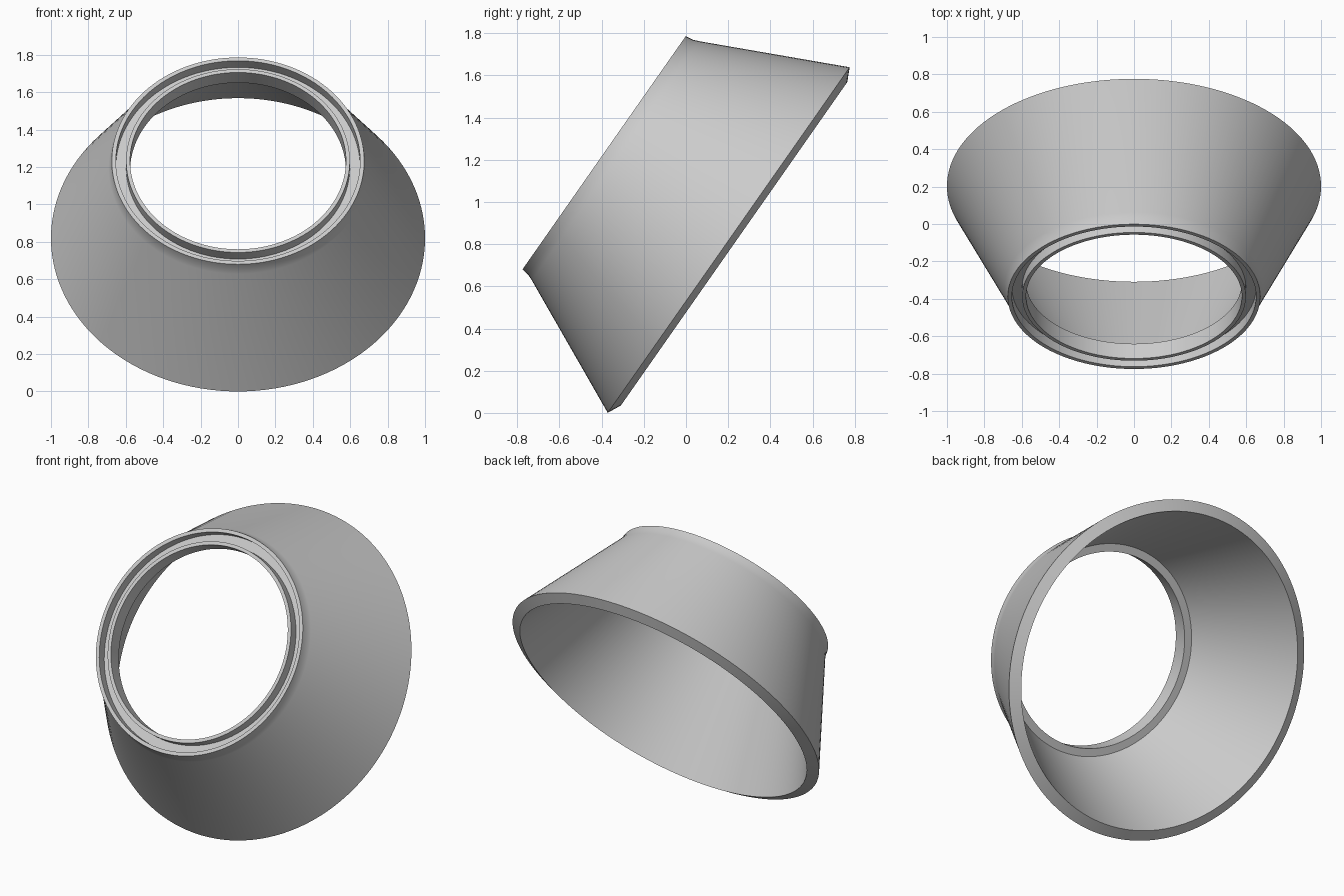
import bpy
import bmesh
import math
from mathutils import Matrix, Vector

cube = bpy.data.objects.get("Cube")
if cube:
    bpy.data.objects.remove(cube, do_unlink=True)

SEGMENTS = 128
TILT = math.radians(55)

grey = bpy.data.materials.new("plain grey")
grey.use_nodes = True
colour = (0.6, 0.6, 0.6, 1)
grey.diffuse_color = colour
grey.node_tree.nodes["Principled BSDF"].inputs["Base Color"].default_value = colour

# Closed wall section as (radius, height along the axis)
profile = [
    (1.0, 0.0),                                    # wide outer edge
    (0.692, 0.655), (0.68, 0.685), (0.675, 0.721),  # cone easing into neck
    (0.653, 0.721), (0.653, 0.66),                 # outer lip and groove wall
    (0.598, 0.66), (0.598, 0.721),                 # groove floor and inner lip
    (0.577, 0.721), (0.577, 0.625),                # bore
    (0.624, 0.625),                                # inner ledge
    (0.936, -0.031),                               # inner edge of wide rim
]

# Revolve the section around its axis
bm = bmesh.new()
verts = [bm.verts.new((r, 0, h)) for r, h in profile]
edges = [bm.edges.new((v, verts[(i + 1) % len(verts)])) for i, v in enumerate(verts)]
bmesh.ops.spin(bm, geom=verts + edges, cent=(0, 0, 0), axis=(0, 0, 1),
               angle=math.tau, steps=SEGMENTS, use_merge=True)
bmesh.ops.remove_doubles(bm, verts=bm.verts, dist=0.0001)
bmesh.ops.recalc_face_normals(bm, faces=bm.faces)

# Lean the axis towards the front and stand the ring on the ground
bm.transform(Matrix.Translation(Vector((0, 0.2025, 0.8195))) @ Matrix.Rotation(TILT, 4, 'X'))

mesh = bpy.data.meshes.new("tapered_collar")
bm.to_mesh(mesh)
bm.free()
mesh.materials.append(grey)
collar = bpy.data.objects.new("tapered_collar", mesh)
bpy.context.collection.objects.link(collar)

bpy.ops.object.select_all(action='DESELECT')
collar.select_set(True)
bpy.context.view_layer.objects.active = collar
bpy.ops.object.shade_smooth_by_angle(angle=math.radians(30))
